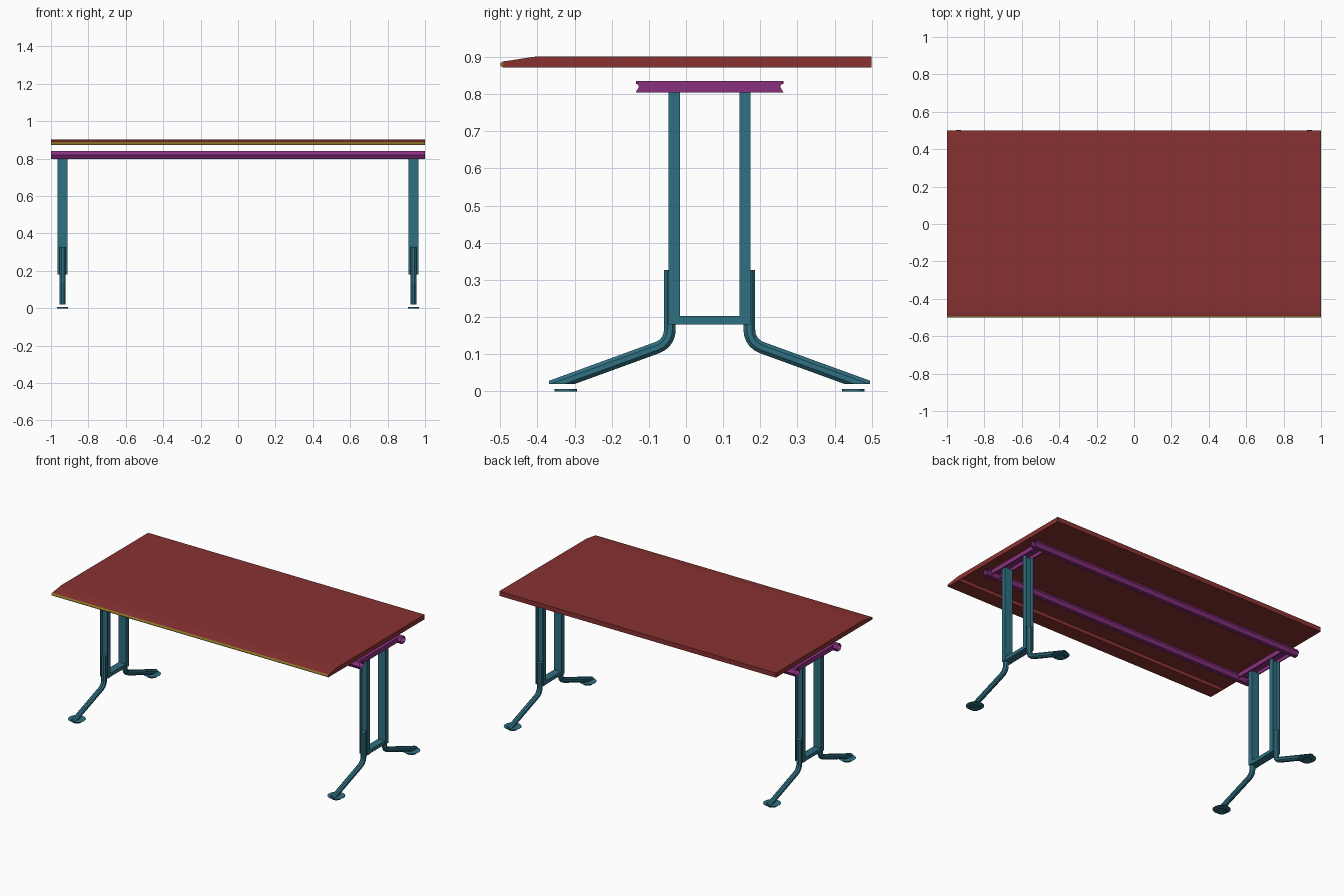
import bpy, bmesh, math

cube = bpy.data.objects.get("Cube")
if cube:
    bpy.data.objects.remove(cube, do_unlink=True)


def material(name, rgb):
    m = bpy.data.materials.new(name)
    m.use_nodes = True
    m.diffuse_color = (*rgb, 1)
    m.node_tree.nodes["Principled BSDF"].inputs["Base Color"].default_value = (*rgb, 1)
    return m


RED = material("dark_red_laminate", (0.25, 0.031, 0.031))
GOLD = material("gold_edging", (0.26, 0.19, 0.02))
PURPLE = material("purple_metal", (0.25, 0.03, 0.21))
TEAL = material("teal_metal", (0.028, 0.16, 0.22))

LEG_X = 0.938      # distance of each leg frame from the middle
MID_Y = 0.0635     # centre line of the under-frame
RAIL_Z, RAIL_R, RAIL_DY = 0.82, 0.0255, 0.2155


def finish(name, bm, mat):
    bmesh.ops.recalc_face_normals(bm, faces=bm.faces)
    mesh = bpy.data.meshes.new(name)
    bm.to_mesh(mesh)
    bm.free()
    mesh.materials.append(mat)
    obj = bpy.data.objects.new(name, mesh)
    bpy.context.collection.objects.link(obj)
    return obj


def extrude(name, outline, t0, t1, mat, axis="x", caps=True):
    """Extrude a closed outline: (y, z) along x, or (x, y) along z."""
    bm = bmesh.new()
    a, b = ([bm.verts.new((t, u, v) if axis == "x" else (u, v, t)) for u, v in outline]
            for t in (t0, t1))
    n = len(outline)
    for i in range(n):
        j = (i + 1) % n
        bm.faces.new((a[i], a[j], b[j], b[i]))
    if caps:
        bm.faces.new(a)
        bm.faces.new(b)
    return finish(name, bm, mat)


def box(name, x, wx, y0, y1, z0, z1, mat):
    outline = [(y0, z0), (y1, z0), (y1, z1), (y0, z1)]
    extrude(name, outline, x - wx / 2, x + wx / 2, mat)


def arc(cy, cz, r, start, end, steps):
    angles = [math.radians(start + (end - start) * i / steps) for i in range(steps + 1)]
    return [(cy + r * math.cos(t), cz + r * math.sin(t)) for t in angles]


# Tabletop: sloped front, groove under the front edge
top = [(-0.492, 0.872), (-0.4, 0.872), (-0.4, 0.894), (-0.372, 0.894), (-0.372, 0.872),
       (0.5, 0.872), (0.5, 0.902), (-0.4, 0.902), (-0.492, 0.888)]
slab = extrude("tabletop", top, -0.998, 0.998, RED)
end_outline = top[:2] + top[5:]
for side, x in (("left", 0.998), ("right", -0.998)):
    extrude(f"tabletop_{side}_end", end_outline, x - 0.002, x + 0.002, RED)

# Soft crease between the flat top and the front slope
bpy.ops.object.select_all(action="DESELECT")
slab.select_set(True)
bpy.context.view_layer.objects.active = slab
bpy.ops.object.shade_smooth_by_angle(angle=math.radians(20))
slab.modifiers.new("even_shading", "WEIGHTED_NORMAL").keep_sharp = True

# Rounded strip along the front edge
extrude("front_edging", arc(-0.492, 0.88, 0.008, 90, 270, 6), -1, 1, GOLD)

# Long open hexagonal tubes under the top
for label, s in (("front", -1), ("back", 1)):
    ring = arc(MID_Y + s * RAIL_DY, RAIL_Z, RAIL_R, 0, 360, 6)[:-1]
    extrude(f"{label}_rail", ring, -1, 1, PURPLE, caps=False)


def foot_leg(name, x, s):
    """Bent octagonal tube: upright, elbow, sloping foot, cut flat above the pad."""
    r, bend, slope = 0.0172, 0.05, math.radians(20)
    dy, z_bend = 0.107, 0.165
    path = [(dy, 0.327, 0.0)]
    turn = math.pi / 2 - slope
    for i in range(6):
        t = turn * i / 5
        path.append((dy + bend * (1 - math.cos(t)), z_bend - bend * math.sin(t), t))
    y, z, t = path[-1]
    path.append((y + 0.34 * math.cos(slope), z - 0.34 * math.sin(slope), t))
    bm = bmesh.new()
    rings = []
    for y, z, t in path:
        ring = []
        for k in range(8):
            a = math.tau * (k + 0.5) / 8
            off = r * math.cos(a)
            ring.append(bm.verts.new((x + r * math.sin(a),
                                      MID_Y + s * (y + off * math.cos(t)),
                                      z + off * math.sin(t))))
        rings.append(ring)
    for p, q in zip(rings, rings[1:]):
        for k in range(8):
            j = (k + 1) % 8
            bm.faces.new((p[k], p[j], q[j], q[k]))
    bm.faces.new(rings[0])
    bm.faces.new(rings[-1])
    for co, no in (((0, 0, 0.02), (0, 0, -1)), ((0, MID_Y + s * 0.432, 0), (0, s, 0))):
        geom = bm.verts[:] + bm.edges[:] + bm.faces[:]
        bmesh.ops.bisect_plane(bm, geom=geom, plane_co=co, plane_no=no, clear_outer=True)
        bmesh.ops.holes_fill(bm, edges=[e for e in bm.edges if e.is_boundary], sides=0)
    finish(name, bm, TEAL)


def foot_pad(name, x, y):
    """Thin round plate under the leg, on a small glide."""
    extrude(f"{name}_plate", arc(x, y, 0.053, 0, 360, 20)[:-1], 0.017, 0.0175, TEAL, axis="z")
    extrude(f"{name}_glide", arc(x, y, 0.03, 0, 360, 16)[:-1], 0, 0.006, TEAL, axis="z")


def column(name, x, s):
    """Upright channel, open away from the middle, holding the leg tube."""
    half, wall = 0.0275, 0.004
    web, inner, rim = 0.08, 0.088, 0.11
    right = [(half, web), (half, rim), (half - wall, rim), (half - wall, inner)]
    outline = right + [(-u, v) for u, v in reversed(right)]
    extrude(name, [(x + u, MID_Y + s * v) for u, v in outline], 0.18, 0.806, TEAL, axis="z")


# Cheek outline notched at both ends to sit against the rails
notch = RAIL_DY - RAIL_R
shoulder = notch + 0.0087
cheek = [(MID_Y + dy, RAIL_Z + dz) for dy, dz in
         ((-shoulder, -0.015), (shoulder, -0.015), (notch, 0),
          (shoulder, 0.015), (-shoulder, 0.015), (-notch, 0))]

# Leg frames at both ends
for side, x in (("left", LEG_X), ("right", -LEG_X)):
    # Cross channel, open below
    for label, dx in (("outer", 0.033), ("inner", -0.033)):
        cx = x + math.copysign(1, x) * dx
        extrude(f"{side}_cross_channel_{label}_cheek", cheek, cx - 0.003, cx + 0.003, PURPLE)
    box(f"{side}_cross_channel_top", x, 0.06, MID_Y - shoulder, MID_Y + shoulder,
        0.828, 0.835, PURPLE)
    box(f"{side}_stretcher", x, 0.05, -0.018, 0.144, 0.18, 0.203, TEAL)
    for label, s in (("front", -1), ("back", 1)):
        column(f"{side}_{label}_column", x, s)
        foot_leg(f"{side}_{label}_leg", x, s)
        foot_pad(f"{side}_{label}_foot", x, MID_Y + s * 0.387)
